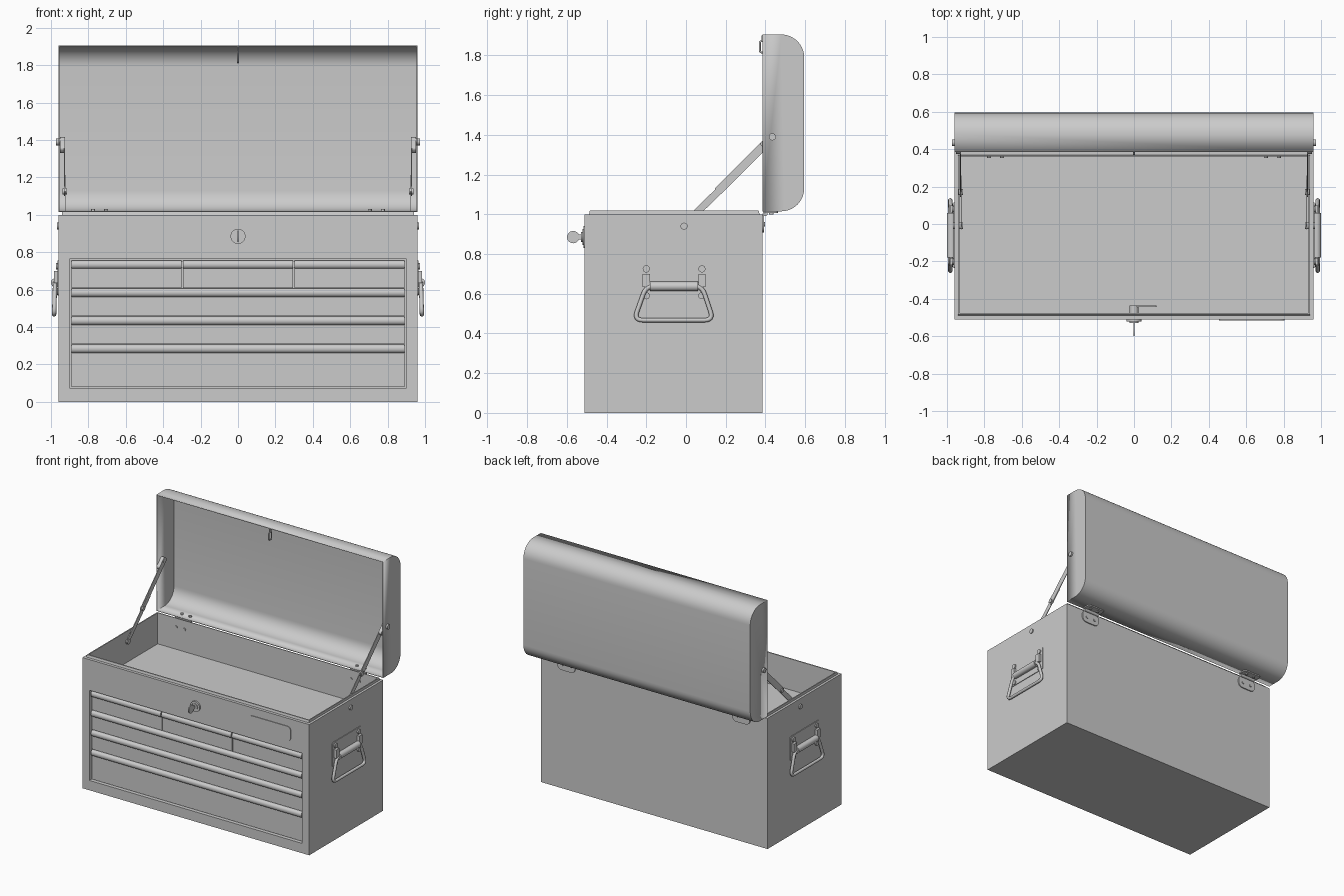
import bpy, bmesh
from math import sin, cos, pi
from mathutils import Vector

if "Cube" in bpy.data.objects:
    bpy.data.objects.remove(bpy.data.objects["Cube"])

grey = bpy.data.materials.new("grey_steel")
grey.use_nodes = True
grey.diffuse_color = (0.6, 0.6, 0.6, 1)
grey.node_tree.nodes["Principled BSDF"].inputs["Base Color"].default_value = (0.6, 0.6, 0.6, 1)
meshes = []


def finish(name, bm):
    bmesh.ops.recalc_face_normals(bm, faces=bm.faces)
    me = bpy.data.meshes.new(name)
    bm.to_mesh(me)
    bm.free()
    me.materials.append(grey)
    ob = bpy.data.objects.new(name, me)
    bpy.context.collection.objects.link(ob)
    meshes.append(ob)
    return ob


def place(axis, t, u, v):
    return Vector({"x": (t, u, v), "y": (u, t, v), "z": (u, v, t)}[axis])


def prism(name, pts, axis, a, b):
    """Flat outline extruded along an axis from a to b."""
    bm = bmesh.new()
    f = bm.faces.new([bm.verts.new(place(axis, a, *p)) for p in pts])
    new = bmesh.ops.extrude_face_region(bm, geom=[f])["geom"]
    bmesh.ops.translate(bm, verts=[g for g in new if isinstance(g, bmesh.types.BMVert)],
                        vec=place(axis, b - a, 0, 0))
    return finish(name, bm)


def rect(u0, u1, v0, v1):
    return [(u0, v0), (u1, v0), (u1, v1), (u0, v1)]


def disc(u, v, r, n=24):
    return [(u + r * cos(2 * pi * i / n), v + r * sin(2 * pi * i / n)) for i in range(n)]


def rounded(pts, r, n=6):
    """Round every corner of a closed outline."""
    out = []
    for i, p in enumerate(pts):
        p = Vector(p)
        a = p + (Vector(pts[i - 1]) - p).normalized() * r
        b = p + (Vector(pts[(i + 1) % len(pts)]) - p).normalized() * r
        for k in range(n + 1):
            t = k / n
            out.append(tuple(a * (1 - t) ** 2 + p * (2 * t * (1 - t)) + b * t * t))
    return out


def bar(name, p, q, w, x0, x1):
    """Flat round-ended bar in the side plane."""
    p, q = Vector(p), Vector(q)
    d = (q - p).normalized() * w / 2
    n = Vector((-d.y, d.x))
    pts = [p - d + n, p - d - n, q + d - n, q + d + n]
    return prism(name, rounded(pts, w * 0.4), "x", x0, x1)


def rod(name, pts, r):
    cu = bpy.data.curves.new(name, "CURVE")
    cu.dimensions = "3D"
    cu.bevel_depth, cu.bevel_resolution = r, 3
    sp = cu.splines.new("POLY")
    sp.points.add(len(pts) - 1)
    for s, p in zip(sp.points, pts):
        s.co = (*p, 1)
    sp.use_cyclic_u = True
    cu.materials.append(grey)
    ob = bpy.data.objects.new(name, cu)
    bpy.context.collection.objects.link(ob)


def step(bm, face, corners):
    """Inset a quad face and move its corners to a new rectangle."""
    bmesh.ops.inset_individual(bm, faces=[face], thickness=0.005)
    for v in face.verts:
        c = v.co.copy()
        v.co = min(corners, key=lambda k: (Vector(k) - c).length)


def flat(x, y0, y1, z):
    return [(sx * x, y, z) for sx in (-1, 1) for y in (y0, y1)]


def upright(x, z0, z1, y):
    return [(sx * x, y, z) for sx in (-1, 1) for z in (z0, z1)]


# Cabinet: open tray with raised rim on top, drawer recess in front
F, B, W = -0.51, 0.385, 0.96
bm = bmesh.new()
bmesh.ops.create_cube(bm, size=1)
for v in bm.verts:
    v.co = (v.co.x * 2 * W, B if v.co.y > 0 else F, 1.0 if v.co.z > 0 else 0)
bm.normal_update()
top = next(f for f in bm.faces if f.normal.z > 0.9)
front = next(f for f in bm.faces if f.normal.y < -0.9)
step(bm, top, flat(0.942, -0.488, 0.37, 1.0))
step(bm, top, flat(0.94, -0.484, 0.366, 1.018))
step(bm, top, flat(0.932, -0.475, 0.36, 1.018))
step(bm, top, flat(0.932, -0.475, 0.36, 0.78))
step(bm, front, upright(0.9, 0.075, 0.765, F))
step(bm, front, upright(0.9, 0.075, 0.765, F + 0.03))
finish("cabinet", bm)

# Drawers, each with a rolled pull along its top edge
rows = [(0.61, 0.76, 3), (0.46, 0.61, 1), (0.31, 0.46, 1), (0.08, 0.31, 1)]
for z0, z1, count in rows:
    w = 1.79 / count
    for i in range(count):
        x0 = -0.895 + i * w + 0.004
        x1 = x0 + w - 0.008
        prism("drawer_front", rect(x0, x1, z0, z1 - 0.005), "y", F + 0.02, F + 0.031)
        zt = z1 - 0.004
        arc = [(F + 0.02 - 0.018 * sin(pi * k / 10), zt - 0.022 + 0.022 * cos(pi * k / 10))
               for k in range(11)]
        prism("drawer_pull", arc, "x", x0, x1)

# Lid: open shell standing upright
Y1, Z0, Z1, R = 0.595, 1.015, 1.905, 0.115
prof = [(B, Z1)]
for cz, start in ((Z1 - R, pi / 2), (Z0 + R, 0)):
    prof += [(Y1 - R + R * cos(start - k * pi / 20), cz + R * sin(start - k * pi / 20))
             for k in range(11)]
prof.append((B, Z0))
bm = bmesh.new()
left, right = ([bm.verts.new((x, *p)) for p in prof] for x in (W, -W))
bm.faces.new(left)
bm.faces.new(right)
for i in range(len(prof) - 1):
    bm.faces.new((left[i], left[i + 1], right[i + 1], right[i]))
lid = finish("lid", bm)
shell = lid.modifiers.new("thickness", "SOLIDIFY")
shell.thickness, shell.offset = 0.008, -1

# Lid catch
rod("lid_catch", [(0, y, z) for y, z in rounded(rect(0.372, 0.405, 1.815, 1.872), 0.01)], 0.005)
prism("catch_strap", rect(-0.004, 0.004, 1.87, 1.9), "y", 0.38, 0.4)

# Lock, key and cam
LZ = 0.885
prism("lock_face", disc(0, LZ, 0.04, 32), "y", F - 0.012, F)
prism("lock_plug", disc(0, LZ, 0.025), "y", F - 0.018, F)
prism("lock_barrel", disc(0, LZ, 0.024), "y", F + 0.03, -0.435)
prism("lock_cam", rounded(rect(-0.02, 0.12, LZ - 0.018, LZ + 0.018), 0.01), "y", -0.443, -0.437)
prism("key_shaft", rect(-0.55, F, LZ - 0.012, LZ + 0.012), "x", -0.004, 0.004)
prism("key_bow", disc(-0.568, LZ, 0.031), "x", -0.004, 0.004)

# Blank name plate
prism("name_plate", rounded(rect(0.455, 0.805, 0.83, 0.94), 0.03), "y", F - 0.005, F)

for s in (-1, 1):
    # Side carry handle
    prism("handle_plate", rounded(rect(-0.235, 0.115, 0.57, 0.755), 0.015), "x", s * W, s * 0.965)
    for y in (-0.2, 0.08):
        for z in (0.725, 0.59):
            prism("handle_rivet", disc(y, z, 0.018, 16), "x", s * W, s * 0.974)
        prism("handle_ear", rect(y - 0.018, y + 0.018, 0.635, 0.7), "x", s * W, s * 0.985)
    prism("handle_sleeve", disc(s * 0.976, 0.637, 0.024), "y", -0.18, 0.06)
    bail = rounded([(-0.2, 0.64), (-0.262, 0.467), (0.138, 0.467), (0.08, 0.64)], 0.045)
    rod("carry_handle", [(s * (0.978 + 0.03 * (0.64 - z)), y, z) for y, z in bail], 0.0115)

    # Folding lid stay
    bar("stay_lower", (-0.01, 0.945), (0.24, 1.192), 0.036, s * 0.926, s * 0.921)
    bar("stay_upper", (0.17, 1.125), (0.42, 1.375), 0.044, s * 0.931, s * 0.926)
    bar("stay_tip", (0.4, 1.355), (0.435, 1.39), 0.044, s * 0.951, s * 0.926)
    prism("stay_pin", disc(0.17, 1.125, 0.016, 16), "x", s * 0.915, s * 0.938)
    prism("stay_body_screw", disc(-0.01, 0.94, 0.018, 16), "x", s * 0.915, s * 0.969)
    prism("stay_lid_screw", disc(0.435, 1.39, 0.018, 16), "x", s * 0.925, s * 0.972)

    # Hinge with rounded leaf, lid leaf, knuckle and rivets
    h = s * 0.74
    leaf = rounded(rect(h - 0.075, h + 0.075, 0.908, 1.0), 0.04)
    prism("hinge_body_leaf", leaf, "y", B, B + 0.008)
    lid_leaf = rounded(rect(h - 0.075, h + 0.075, 0.39, 0.462), 0.02)
    prism("hinge_lid_leaf", lid_leaf, "z", 1.006, Z0)
    prism("hinge_knuckle", disc(0.398, 1.002, 0.012, 16), "x", h - 0.065, h + 0.065)
    for dx in (-0.035, 0.035):
        prism("hinge_rivet", disc(h + dx, 0.95, 0.011, 12), "y", 0.354, B + 0.014)
        prism("lid_rivet", disc(h + dx, 0.43, 0.011, 12), "z", 1.0, 1.03)

# Smooth shading on curved parts, crisp edges elsewhere
bpy.ops.object.select_all(action="DESELECT")
for ob in meshes:
    ob.select_set(True)
bpy.context.view_layer.objects.active = lid
bpy.ops.object.shade_smooth_by_angle(angle=pi / 6)
